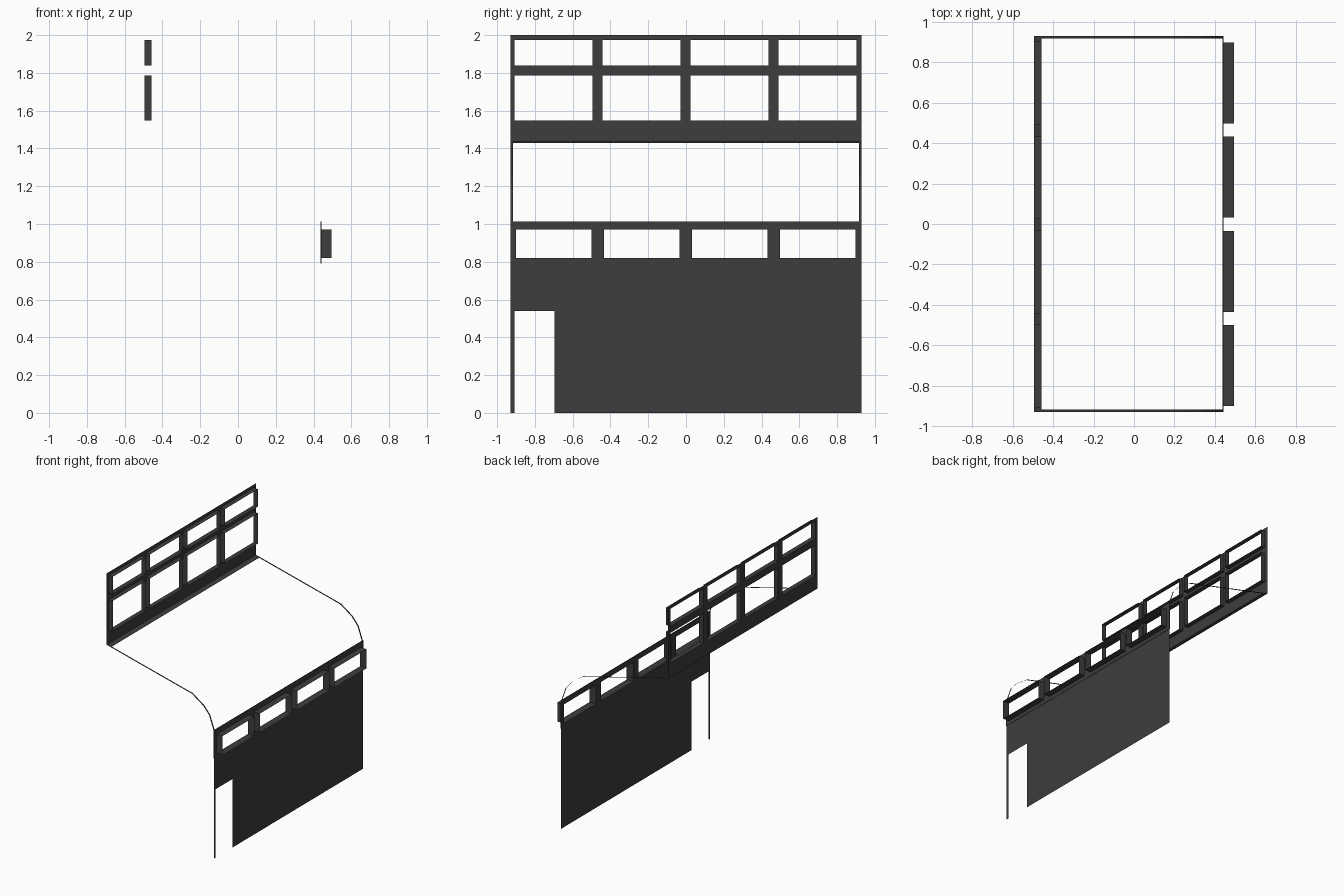
import bpy, bmesh

cube = bpy.data.objects.get("Cube")
if cube:
    bpy.data.objects.remove(cube, do_unlink=True)

# Single charcoal finish
charcoal = bpy.data.materials.new("charcoal")
charcoal.use_nodes = True
colour = (0.047, 0.047, 0.047, 1)
charcoal.diffuse_color = colour
charcoal.node_tree.nodes["Principled BSDF"].inputs["Base Color"].default_value = colour


def make_object(name, quads):
    bm = bmesh.new()
    for quad in quads:
        bm.faces.new([bm.verts.new(p) for p in quad])
    bmesh.ops.remove_doubles(bm, verts=bm.verts, dist=0.0005)
    mesh = bpy.data.meshes.new(name)
    bm.to_mesh(mesh)
    bm.free()
    mesh.materials.append(charcoal)
    obj = bpy.data.objects.new(name, mesh)
    bpy.context.collection.objects.link(obj)
    return obj


def panel(x, y_span, z_span, holes):
    """Sheet facing +x, cut on a grid so that the holes stay open."""
    ys = sorted({*y_span, *(v for h in holes for v in h[:2])})
    zs = sorted({*z_span, *(v for h in holes for v in h[2:])})
    quads = []
    for a, b in zip(ys, ys[1:]):
        for c, d in zip(zs, zs[1:]):
            y, z = (a + b) / 2, (c + d) / 2
            if not any(h[0] < y < h[1] and h[2] < z < h[3] for h in holes):
                quads.append([(x, a, c), (x, b, c), (x, b, d), (x, a, d)])
    return quads


def reveals(x0, x1, holes):
    """Open rectangular sleeve around each hole."""
    quads = []
    for a, b, c, d in holes:
        ring = [(a, c), (b, c), (b, d), (a, d)]
        for p, q in zip(ring, ring[1:] + ring[:1]):
            quads.append([(x0, *p), (x0, *q), (x1, *q), (x1, *p)])
    return quads


def ribbon(path, y0, y1):
    return [[(p[0], y0, p[1]), (q[0], y0, q[1]), (q[0], y1, q[1]), (p[0], y1, p[1])]
            for p, q in zip(path, path[1:])]


END = 0.93
WALL_X = 0.44
TALL_X = -0.495

# Lower wall with a doorway
make_object("lower_wall", panel(WALL_X, (-END, END), (0, 0.79),
                                [(-0.907, -0.695, 0, 0.54)]))

# Strip of four windows with projecting sleeves
low_holes = [(y - 0.2, y + 0.2, 0.82, 0.97) for y in (-0.7, -0.235, 0.232, 0.697)]
strip = make_object("window_strip", panel(WALL_X, (-END, END), (0.79, 1.013), low_holes))
solid = strip.modifiers.new("thickness", "SOLIDIFY")
solid.thickness = 0.005
solid.offset = 0
make_object("window_sleeves", reveals(WALL_X, 0.495, low_holes))

# Upper wall with two rows of windows
tall_holes = [(y - 0.206, y + 0.206, lo, hi)
              for y in (-0.701, -0.236, 0.23, 0.696)
              for lo, hi in ((1.547, 1.785), (1.838, 1.975))]
make_object("upper_wall", panel(TALL_X, (-END, END), (1.435, 2), tall_holes))
make_object("upper_window_reveals", reveals(TALL_X, -0.457, tall_holes))

# Slender curved roof edges and the lip below the upper wall
roof = [(TALL_X, 1.437), (0.25, 1.25), (0.35, 1.18), (0.4, 1.12), (WALL_X, 1.005)]
for side, label in ((-1, "front"), (1, "back")):
    make_object(label + "_roof_edge", ribbon(roof, side * END, side * (END - 0.013)))
make_object("roof_lip", ribbon([(TALL_X, 1.437), (-0.458, 1.428)], -END, END))
